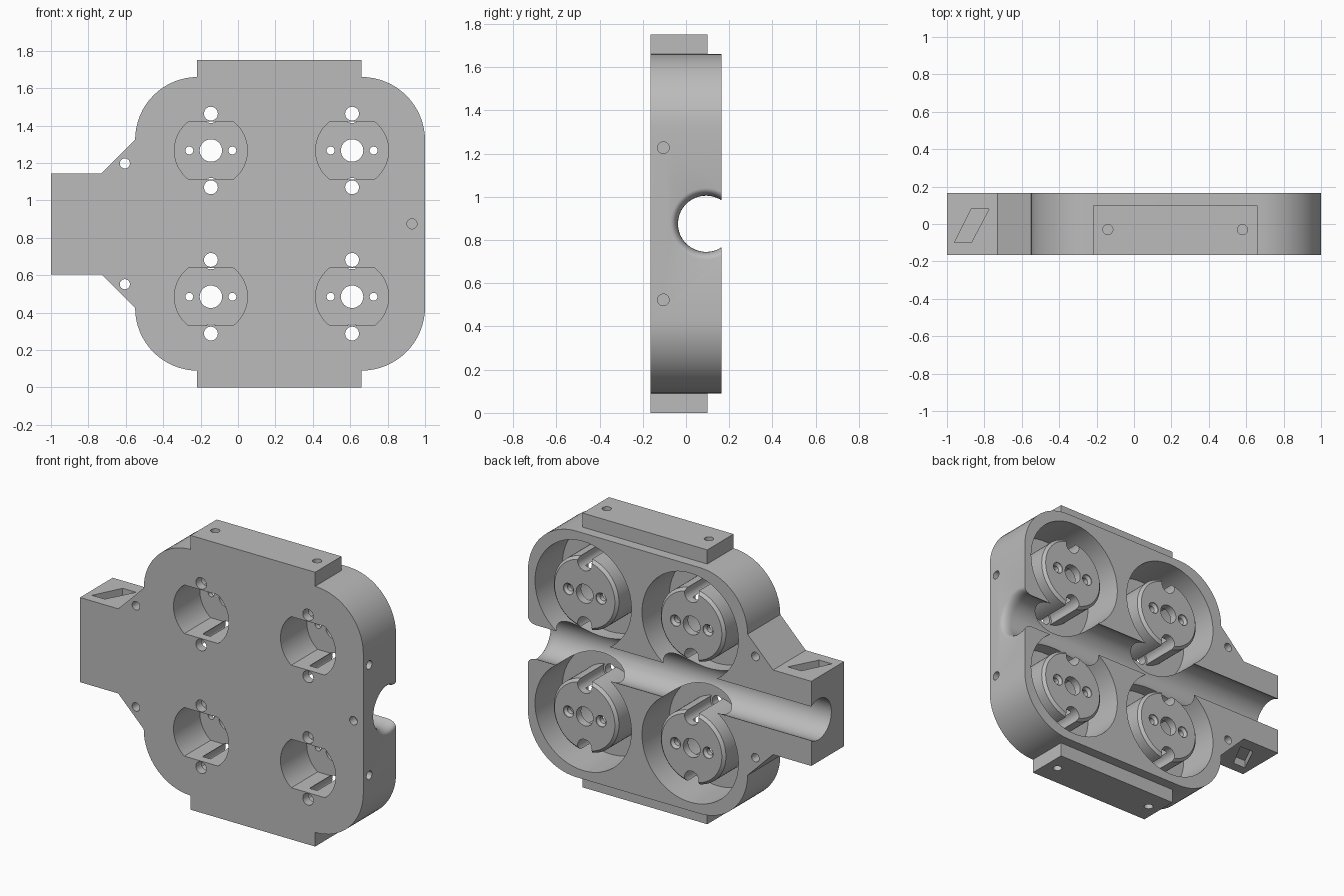
import bpy, bmesh
from math import sin, cos, pi, asin

old = bpy.data.objects.get("Cube")
if old:
    bpy.data.objects.remove(old, do_unlink=True)

grey = bpy.data.materials.new("mid grey")
grey.use_nodes = True
colour = (0.5, 0.5, 0.5, 1)
grey.diffuse_color = colour
grey.node_tree.nodes["Principled BSDF"].inputs["Base Color"].default_value = colour

FRONT, BACK, FLOOR = -0.165, 0.165, -0.11
MID = 0.875                                   # height of the cable channel
PODS = [(x, z) for x in (-0.145, 0.61) for z in (0.485, 1.267)]
AXES = {"X": lambda u, v, w: (w, u, v),
        "Y": lambda u, v, w: (u, w, v),
        "Z": lambda u, v, w: (u, v, w)}


def arc(cx, cy, r, a0, a1, n):
    return [(cx + r * cos(a0 + (a1 - a0) * i / n),
             cy + r * sin(a0 + (a1 - a0) * i / n)) for i in range(n + 1)]


def circle(cx, cy, r, n=48):
    return arc(cx, cy, r, 0, 2 * pi, n)[:-1]


def loft(name, axis, sections):
    """Closed solid through (position, outline) sections along an axis."""
    bm = bmesh.new()
    rings = [[bm.verts.new(AXES[axis](u, v, w)) for u, v in pts] for w, pts in sections]
    for a, b in zip(rings, rings[1:]):
        for i in range(len(a)):
            j = (i + 1) % len(a)
            bm.faces.new((a[i], a[j], b[j], b[i]))
    bm.faces.new(rings[0])
    bm.faces.new(rings[-1])
    bmesh.ops.recalc_face_normals(bm, faces=bm.faces)
    mesh = bpy.data.meshes.new(name)
    bm.to_mesh(mesh)
    bm.free()
    mesh.materials.append(grey)
    ob = bpy.data.objects.new(name, mesh)
    bpy.context.collection.objects.link(ob)
    return ob


def prism(axis, pts, w0, w1, name="cutter"):
    return loft(name, axis, [(w0, pts), (w1, pts)])


def drill(axis, u, v, r, w0, w1):
    return prism(axis, circle(u, v, r, 32), w0, w1)


def combine(target, tool, operation="DIFFERENCE"):
    """Apply one boolean and discard the tool."""
    mod = target.modifiers.new("cut", "BOOLEAN")
    mod.operation, mod.solver, mod.object = operation, "EXACT", tool
    deps = bpy.context.evaluated_depsgraph_get()
    result = bpy.data.meshes.new_from_object(target.evaluated_get(deps))
    target.modifiers.clear()
    target.data = result
    bpy.data.objects.remove(tool, do_unlink=True)


def box(u0, u1, v0, v1):
    return [(u0, v0), (u1, v0), (u1, v1), (u0, v1)]


def recess_outline(x, z):
    """Circle with flat top and bottom."""
    a = asin(0.155 / 0.195)
    return arc(x, z, 0.195, -a, a, 20) + arc(x, z, 0.195, pi - a, pi + a, 20)


# Housing plate with rounded corners and cable neck
upper = [(-1, 1.145), (-0.73, 1.145), (-0.55, 1.33)]
outline = (arc(0.66, 0.43, 0.34, -pi / 2, 0, 16) + arc(0.66, 1.32, 0.34, 0, pi / 2, 16)
           + arc(-0.215, 1.325, 0.335, pi / 2, pi, 16) + upper[1::-1]
           + [(x, 2 * MID - z) for x, z in upper[:2]]
           + arc(-0.215, 0.425, 0.335, pi, 1.5 * pi, 16))
housing = prism("Y", outline, FRONT, BACK, "housing")

# Mounting tabs at top and bottom
for z0, z1 in ((0, 0.12), (1.63, 1.75)):
    combine(housing, prism("Z", box(-0.22, 0.66, FRONT, 0.1), z0, z1), "UNION")

# Round pockets behind, motor openings and screw holes in front
for x, z in PODS:
    combine(housing, prism("Y", circle(x, z, 0.34, 72), FLOOR, 0.3))
    combine(housing, prism("Y", recess_outline(x, z), -0.3, 0))
    for side in (-1, 1):
        combine(housing, drill("Y", x, z + side * 0.197, 0.037, -0.3, 0))

# Cable channel, flared at the left end
flare = [(-1.1, 0.13), (0.94, 0.13)]
flare += [(0.94 + 0.06 * sin(t * pi / 12), 0.165 - 0.035 * cos(t * pi / 12)) for t in range(1, 7)]
flare += [(1.1, 0.165)]
combine(housing, loft("cutter", "X", [(w, circle(0.093, MID, r, 64)) for w, r in flare]))

# Mirrored screw holes and slanted strap slots
slot = [(-0.96, -0.1), (-0.87, -0.1), (-0.775, 0.08), (-0.87, 0.08)]
for s in (-1, 1):
    combine(housing, drill("Y", -0.605, MID + s * 0.323, 0.027, -0.3, 0.3))
    combine(housing, drill("X", -0.105, MID + s * 0.352, 0.027, 0.96, 1.1))
    end, neck = MID + s * 0.875, MID + s * 0.27
    for x in (-0.14, 0.58):
        combine(housing, drill("Z", x, -0.03, 0.027, end - s * 0.1, end + s * 0.1))
    combine(housing, prism("Z", slot, neck - s * 0.05, neck + s * 0.1))
combine(housing, drill("Y", 0.93, MID, 0.027, -0.3, -0.11))

# Hollow motor pod with chamfered rim
pod = loft("motor_pod", "Y", [(FLOOR, circle(0, 0, 0.23, 72)), (0.133, circle(0, 0, 0.23, 72)),
                              (0.15, circle(0, 0, 0.213, 72))])
combine(pod, prism("Y", recess_outline(0, 0), -0.3, 0.1))
combine(pod, drill("Y", 0, 0, 0.06, 0, 0.3))
for s in (-1, 1):
    combine(pod, drill("Y", 0, s * 0.197, 0.05, -0.3, 0.3))
    combine(pod, drill("Y", s * 0.115, 0, 0.021, 0, 0.3))
    sink = [(0.13, 0.021), (0.145, 0.036), (0.2, 0.036)]
    combine(pod, loft("cutter", "Y", [(w, circle(s * 0.115, 0, r, 32)) for w, r in sink]))

# Four pods sharing one mesh
parts = [housing, pod]
for i, (x, z) in enumerate(PODS):
    ob = pod if i == 0 else bpy.data.objects.new("motor_pod", pod.data)
    if i:
        bpy.context.collection.objects.link(ob)
    ob.location = (x, 0, z)

# Smooth curved walls, keep edges crisp
for ob in parts:
    bpy.ops.object.select_all(action="DESELECT")
    ob.select_set(True)
    bpy.context.view_layer.objects.active = ob
    bpy.ops.object.shade_smooth_by_angle(angle=pi / 6)
